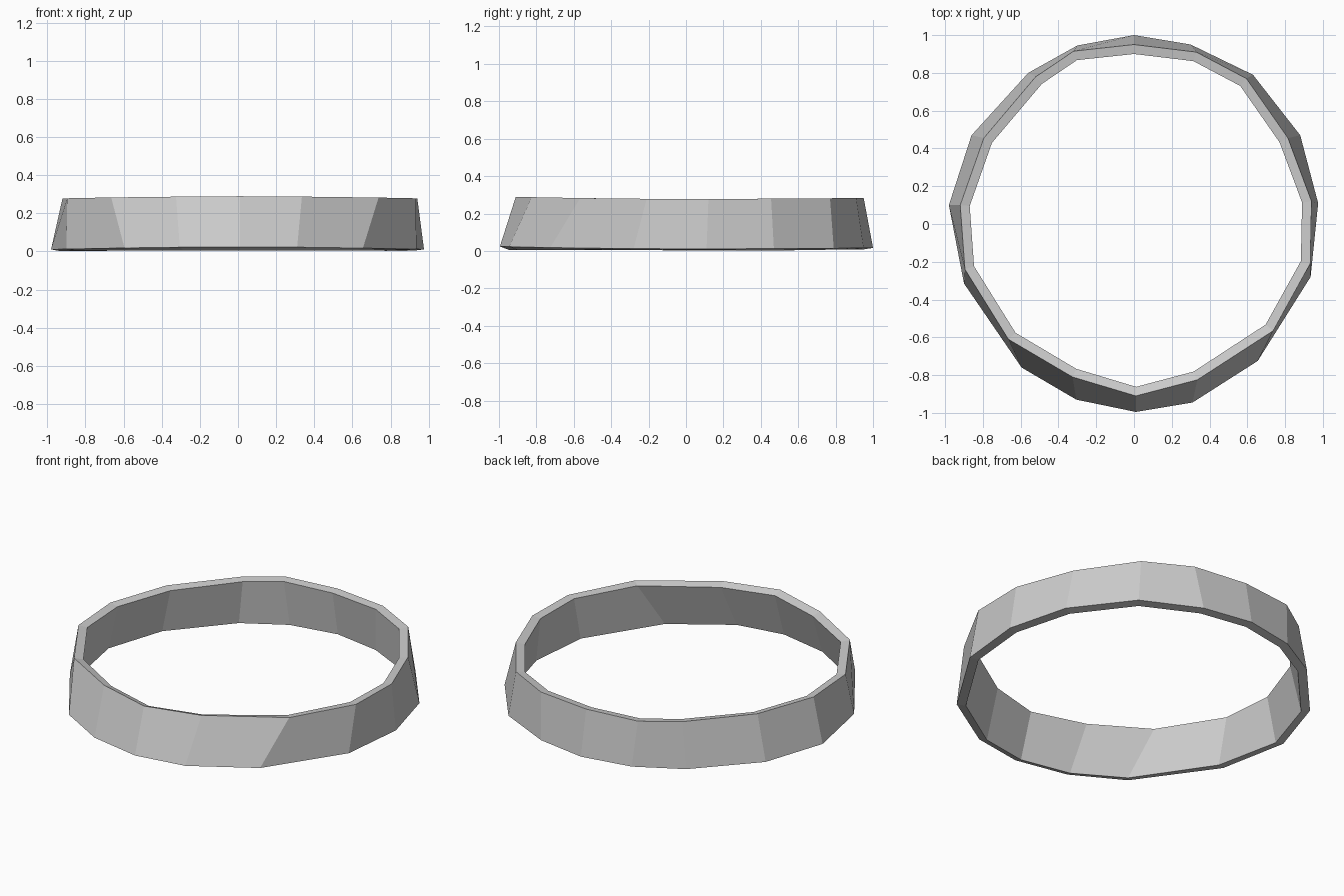
import bpy

# Outer wall outlines (x, y), running clockwise from the back
BOTTOM = [(0, 1), (0.30, 0.95), (0.63, 0.79), (0.88, 0.47),
          (0.975, 0.11), (0.935, -0.28), (0.655, -0.725), (0.31, -0.945),
          (0.01, -0.995), (-0.305, -0.93), (-0.595, -0.76), (-0.90, -0.315),
          (-0.98, 0.10), (-0.86, 0.47), (-0.56, 0.80), (-0.30, 0.945)]
TOP = [(0, 0.95), (0.33, 0.91), (0.595, 0.77), (0.815, 0.455),
       (0.94, 0.12), (0.933, -0.21), (0.737, -0.565), (0.335, -0.825),
       (0.01, -0.91), (-0.325, -0.81), (-0.665, -0.61), (-0.895, -0.24),
       (-0.92, 0.10), (-0.795, 0.455), (-0.52, 0.78), (-0.32, 0.915)]


def ring(outline, base_z, back_rise, front_rise):
    """Lift an outline to height, rising slightly toward front and back."""
    return [(x, y, base_z + (back_rise if y > 0 else front_rise) * y * y)
            for x, y in outline]


# Tapered, faceted band wall
n = len(BOTTOM)
verts = ring(BOTTOM, 0.011, 0.005, 0.013) + ring(TOP, 0.278, 0.006, 0.014)
faces = [((i + 1) % n, i, n + i, n + (i + 1) % n) for i in range(n)]
mesh = bpy.data.meshes.new("band")
mesh.from_pydata(verts, [], faces)
band = bpy.data.objects.new("band", mesh)
bpy.context.collection.objects.link(band)

# Wall thickness, grown inward
shell = band.modifiers.new("wall_thickness", 'SOLIDIFY')
shell.thickness = 0.05
shell.offset = -1
shell.use_even_offset = True
